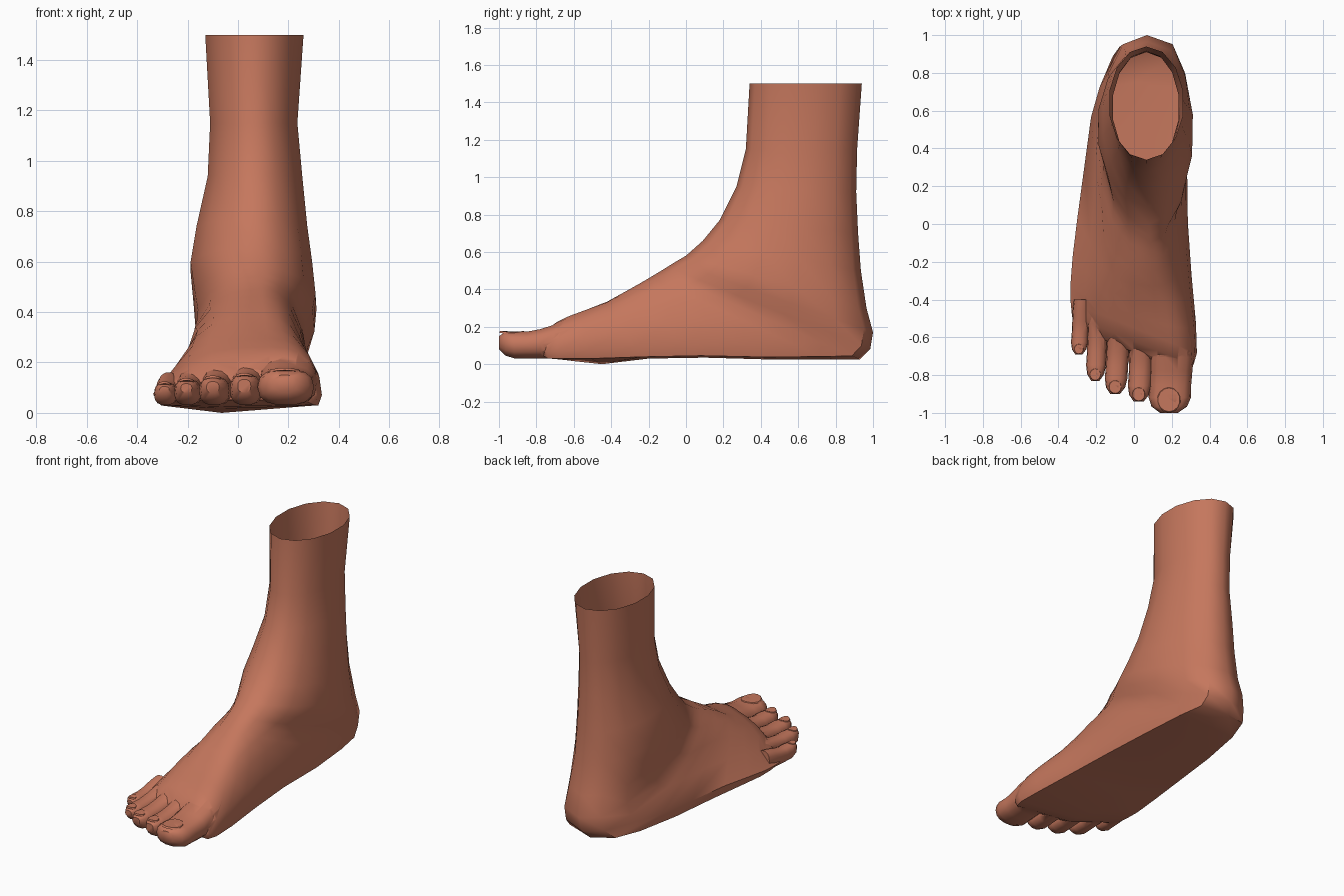
import bpy, bmesh, math
from mathutils import Vector

if "Cube" in bpy.data.objects:
    bpy.data.objects.remove(bpy.data.objects["Cube"])

skin = bpy.data.materials.new("skin")
skin.diffuse_color = (0.56, 0.185, 0.11, 1)
skin.use_nodes = True
skin.node_tree.nodes["Principled BSDF"].inputs["Base Color"].default_value = skin.diffuse_color


def smooth(ob, angle=45):
    bpy.ops.object.select_all(action='DESELECT')
    ob.select_set(True)
    bpy.context.view_layer.objects.active = ob
    bpy.ops.object.shade_smooth_by_angle(angle=math.radians(angle))


def finish(name, bm, angle=45):
    bmesh.ops.recalc_face_normals(bm, faces=bm.faces)
    mesh = bpy.data.meshes.new(name)
    bm.to_mesh(mesh)
    bm.free()
    mesh.materials.append(skin)
    ob = bpy.data.objects.new(name, mesh)
    bpy.context.collection.objects.link(ob)
    smooth(ob, angle)
    return ob


def loft(name, rings):
    """Skin closed rings and cap both ends."""
    bm = bmesh.new()
    loops = [[bm.verts.new(p) for p in r] for r in rings]
    n = len(loops[0])
    for a, b in zip(loops, loops[1:]):
        for i in range(n):
            j = (i + 1) % n
            bm.faces.new((a[i], a[j], b[j], b[i]))
    bm.faces.new(loops[0][::-1])
    bm.faces.new(loops[-1])
    return finish(name, bm)


def clamp(v):
    return max(0.0, min(1.0, v))


# Leg and foot: rings fan from level (shin) to upright (ball of the foot).
# front y, front z, back y, back z, left x, right x, flat-sole amount
SECTIONS = [
    (.34, 1.5, .94, 1.5, -.135, .265, 0),
    (.32, 1.15, .915, 1.15, -.115, .24, 0),
    (.27, .95, .91, .92, -.125, .26, 0),
    (.18, .77, .92, .70, -.17, .28, 0),
    (.09, .66, .935, .50, -.195, .30, 0),
    (.00, .58, .965, .30, -.185, .318, .1),
    (-.06, .545, 1.0, .17, -.182, .31, .2),
    (-.10, .52, .985, .08, -.195, .285, .3),
    (-.14, .495, .93, .025, -.22, .275, .45),
    (-.19, .465, .75, .025, -.25, .28, .7),
    (-.25, .43, .45, .025, -.27, .285, .9),
    (-.33, .385, .10, .035, -.30, .285, 1),
    (-.42, .335, -.20, .03, -.325, .305, 1),
    (-.52, .295, -.45, .022, -.337, .328, 1),
    (-.60, .262, -.60, .022, -.335, .333, 1),
    (-.67, .228, -.67, .025, -.328, .315, 1),
    (-.73, .15, -.72, .05, -.30, .27, 1),
]
# arched section with a flat sole: (position from top to sole, width)
ARCH = [(0, 0), (.02, .3), (.09, .55), (.24, .78), (.5, .95),
        (.8, 1), (.97, .93), (1, 0)]


def foot_ring(fy, fz, by, bz, xl, xr, k):
    crest = .065 + .06 * clamp((.2 - fy) / .8)
    shear = .4 * clamp((-.3 - fy) / .3)      # toe line slants to the small toe
    right, left = [], []
    for i, (sa, wa) in enumerate(ARCH):
        t = math.pi * i / 7
        s = (1 - k) * (1 - math.cos(t)) / 2 + k * sa
        slope = .13 * math.sin(math.pi * min(1, sa / .8))   # lower outer side
        for side, edge, cut in ((right, xr, 0), (left, xl, slope)):
            w = (1 - k) * math.sin(t) + k * max(0, wa - cut)
            dx = (edge - crest) * w
            side.append(Vector((crest + dx, fy + (by - fy) * s - shear * dx,
                                fz + (bz - fz) * s)))
    # middle of the sole: centred, with a low pad under the ball
    sole = right[-1]
    sole.x += k * ((xl + xr) / 2 - .06 - crest)
    sole.z -= .022 * clamp(1 - abs(by + .45) / .2)
    return right + left[-2:0:-1]


foot = loft("leg_and_foot", [foot_ring(*s) for s in SECTIONS])

# Toes: along the toe, width factor, top factor, underside height
TOE = [(0, .95, 1.32, .033), (.2, 1.03, 1.22, .03), (.4, 1.0, 1.08, .03),
       (.6, .98, 1, .03), (.78, 1, 1, .03), (.91, .84, .99, .045),
       (1, .42, .86, .08)]
# base x, base y, tip x, tip y, half width, height
TOES = {
    "big_toe": (.205, -.63, .185, -1.0, .112, .175),
    "second_toe": (.045, -.56, .025, -.94, .062, .155),
    "third_toe": (-.075, -.52, -.10, -.90, .06, .145),
    "fourth_toe": (-.185, -.45, -.205, -.83, .053, .135),
    "little_toe": (-.275, -.40, -.292, -.69, .045, .122),
}
toes = []
for name, (bx, by, tx, ty, hw, top) in TOES.items():
    rings = []
    for u, w, h, low in TOE:
        cx, cy = bx + (tx - bx) * u, by + (ty - by) * u
        zc, zr = (top * h + low) / 2, (top * h - low) / 2
        ring = []
        for i in range(14):
            a = 2 * math.pi * i / 14
            c, s = math.cos(a), math.sin(a)
            ring.append((cx + hw * w * math.copysign(abs(c) ** .8, c), cy,
                         zc + zr * math.copysign(abs(s) ** .8, s)))
        rings.append(ring)
    toes.append(loft(name, rings))

    # Nail: thin oval plate set into the top of the toe tip
    bm = bmesh.new()
    bmesh.ops.create_cone(bm, cap_ends=True, segments=14, radius1=1,
                          radius2=.9, depth=1)
    length = hw * .62
    for v in bm.verts:
        z = top - .001 + v.co.z * .009 - .009 * v.co.x ** 2
        v.co = (tx + v.co.x * hw * .58, ty + length + v.co.y * length, z)
    finish(name + "_nail", bm, 30)

# Fuse the toes into the foot
for toe in toes:
    mod = foot.modifiers.new("fuse", 'BOOLEAN')
    mod.operation, mod.solver, mod.object = 'UNION', 'EXACT', toe
fused = bpy.data.meshes.new_from_object(
    foot.evaluated_get(bpy.context.evaluated_depsgraph_get()))
foot.modifiers.clear()
foot.data = fused
for toe in toes:
    bpy.data.objects.remove(toe)

# Open the top of the leg
bm = bmesh.new()
bm.from_mesh(fused)
rim = [f for f in bm.faces if all(v.co.z > 1.49 for v in f.verts)]
bmesh.ops.delete(bm, geom=rim, context='FACES_ONLY')
bm.to_mesh(fused)
bm.free()
smooth(foot, 50)
